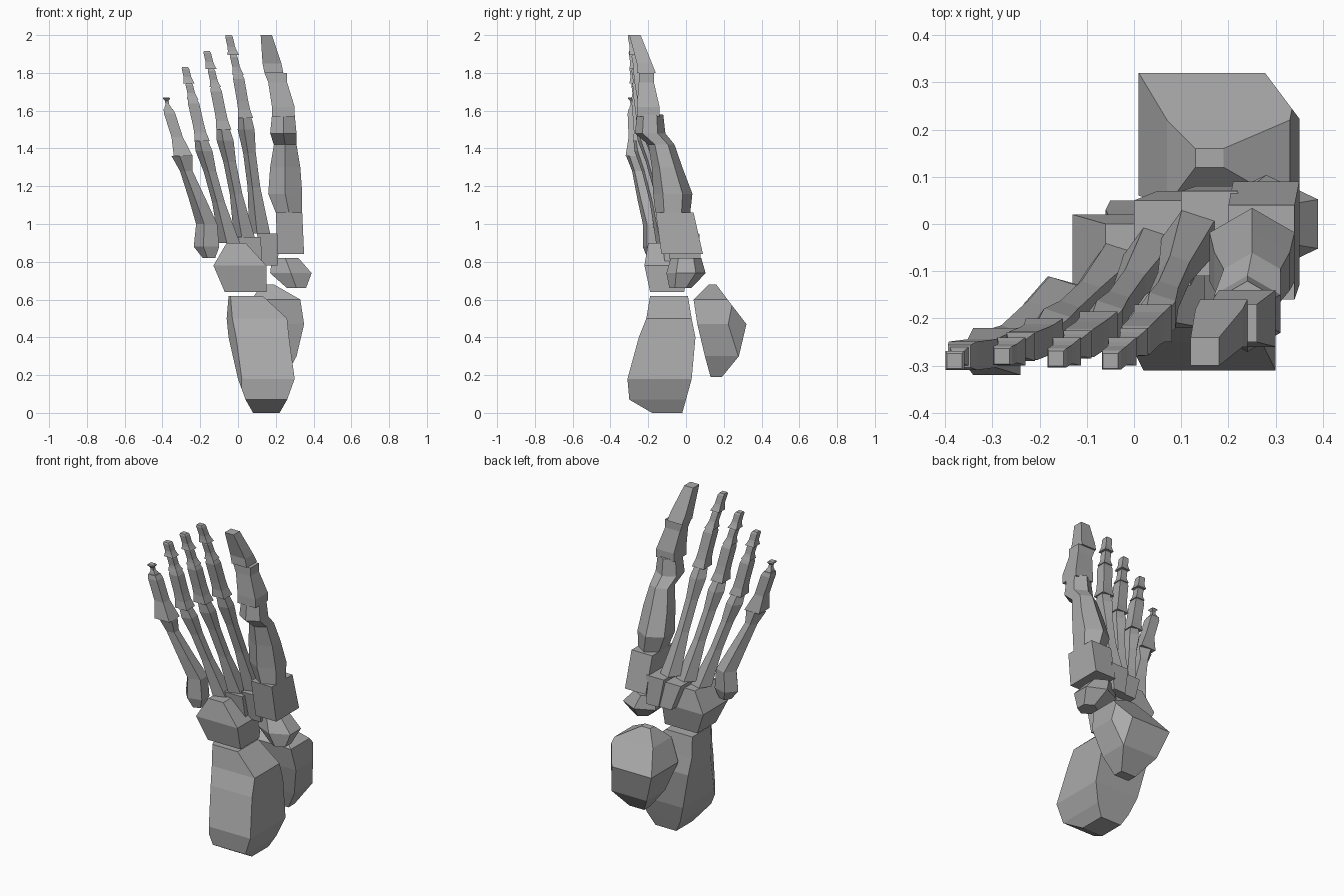
import bpy
import bmesh
from math import cos, sin, pi
from mathutils import Vector

default_cube = bpy.data.objects.get("Cube")
if default_cube:
    bpy.data.objects.remove(default_cube, do_unlink=True)

# One flat bone colour
bone_grey = bpy.data.materials.new("bone grey")
bone_grey.use_nodes = True
colour = (0.4, 0.4, 0.4, 1)
bone_grey.diffuse_color = colour
shader = bone_grey.node_tree.nodes["Principled BSDF"]
shader.inputs["Base Color"].default_value = colour


def loft(name, sections, sides=4, trim=None):
    """Faceted bone from level sections: centre x, y, z, half width, half depth.
    An optional trim plane (point, outward normal) slices a corner off."""
    bm = bmesh.new()
    rings = []
    grow = 1 / cos(pi / sides)
    for x, y, z, wide, deep in sections:
        ring = []
        for side in range(sides):
            angle = 2 * pi * (side + 0.5) / sides
            offset_x = wide * grow * cos(angle)
            offset_y = deep * grow * sin(angle)
            ring.append(bm.verts.new((x + offset_x, y + offset_y, z)))
        rings.append(ring)
    for low, high in zip(rings, rings[1:]):
        for side in range(sides):
            after = (side + 1) % sides
            bm.faces.new((low[side], low[after], high[after], high[side]))
    bm.faces.new(rings[0])
    bm.faces.new(rings[-1])
    if trim:
        point, normal = trim
        everything = bm.verts[:] + bm.edges[:] + bm.faces[:]
        bmesh.ops.bisect_plane(bm, geom=everything, plane_co=point, plane_no=normal, clear_outer=True)
        open_edges = [edge for edge in bm.edges if edge.is_boundary]
        bmesh.ops.holes_fill(bm, edges=open_edges)
    bmesh.ops.recalc_face_normals(bm, faces=bm.faces[:])
    mesh = bpy.data.meshes.new(name)
    bm.to_mesh(mesh)
    bm.free()
    mesh.materials.append(bone_grey)
    bone = bpy.data.objects.new(name, mesh)
    bpy.context.collection.objects.link(bone)


def long_bone(name, start, end, base, waist, head, sides=4):
    """Bone between two joints, flared at both ends."""
    start, end = Vector(start), Vector(end)
    profile = ((0, base), (0.2, base * 0.8), (0.4, waist), (0.7, waist), (0.9, head), (1, head * 0.8))
    sections = []
    for along, radius in profile:
        sections.append((*start.lerp(end, along), radius, radius))
    loft(name, sections, sides)


# Heel and ankle
loft("heel_bone", [
    (.15, -.1, 0, .07, .08),
    (.15, -.15, .07, .11, .15),
    (.15, -.14, .18, .15, .17),
    (.11, -.1, .4, .16, .15),
    (.1, -.09, .5, .16, .12),
    (.04, -.09, .62, .09, .1),
], trim=((-.05, -.17, .4), (-2, -1, 0)))
loft("ankle_bone", [
    (.2, .16, .19, .05, .03),
    (.19, .19, .3, .12, .09),
    (.18, .19, .47, .17, .13),
    (.2, .13, .6, .13, .09),
    (.16, .14, .68, .03, .02),
], trim=((.3, .29, .5), (4, 3, 0)))

# Midfoot bones
loft("boat_bone", [
    (.31, -.03, .66, .05, .05),
    (.28, 0, .74, .11, .09),
    (.25, 0, .82, .07, .07),
], sides=6)
loft("cuboid_bone", [
    (.04, -.1, .64, .11, .09),
    (.01, -.1, .78, .14, .12),
    (-.01, -.1, .9, .05, .1),
])
loft("inner_wedge_bone", [(.28, -.02, .84, .07, .11), (.27, -.06, 1.06, .07, .1)])
loft("middle_wedge_bone", [(.17, 0, .78, .04, .08), (.16, -.02, .95, .06, .09)])
loft("outer_wedge_bone", [(.09, -.02, .78, .04, .09), (.06, -.04, .93, .06, .09)])

# Big toe ray
loft("big_metatarsal", [
    (.27, -.07, 1.06, .07, .08),
    (.25, -.07, 1.16, .09, .09),
    (.25, -.1, 1.3, .08, .07),
    (.25, -.13, 1.42, .06, .06),
    (.24, -.19, 1.48, .07, .07),
    (.24, -.19, 1.58, .06, .06),
], sides=6)
loft("big_toe_base", [
    (.24, -.2, 1.57, .06, .06),
    (.24, -.2, 1.62, .06, .06),
    (.21, -.21, 1.75, .05, .04),
    (.2, -.21, 1.8, .06, .04),
])
loft("big_toe_tip", [
    (.19, -.21, 1.8, .05, .05),
    (.18, -.22, 1.85, .05, .04),
    (.15, -.27, 2, .03, .03),
])

# Second to fourth rays: joints blend from the inner ray to the outer ray
inner_ray = [(.12, -.03, .95), (.04, -.21, 1.56), (0, -.25, 1.79), (-.05, -.29, 2)]
outer_ray = [(-.04, -.1, .9), (-.19, -.24, 1.44), (-.24, -.26, 1.66), (-.28, -.28, 1.83)]
for order, ray in enumerate(("second", "third", "fourth")):
    joints = [Vector(a).lerp(Vector(b), order / 2) for a, b in zip(inner_ray, outer_ray)]
    root, knuckle, middle, tip = joints
    last = middle.lerp(tip, 0.5)
    long_bone(ray + "_metatarsal", root, knuckle, .05, .03, .04, sides=5)
    long_bone(ray + "_toe_base", knuckle, middle, .04, .03, .03)
    long_bone(ray + "_toe_middle", middle, last, .03, .02, .02)
    long_bone(ray + "_toe_tip", last, tip, .03, .02, .02)

# Little toe ray
little_knuckle = (-.29, -.27, 1.36)
little_joint = (-.37, -.28, 1.61)
loft("little_metatarsal", [
    (-.15, -.17, .82, .03, .03),
    (-.16, -.17, .88, .06, .05),
    (-.16, -.17, 1, .05, .05),
    (-.21, -.21, 1.13, .04, .04),
    (-.27, -.25, 1.28, .03, .03),
    (*little_knuckle, .05, .04),
], sides=5)
long_bone("little_toe_base", little_knuckle, little_joint, .05, .03, .03)
long_bone("little_toe_tip", little_joint, (-.38, -.29, 1.67), .02, .01, .02)
